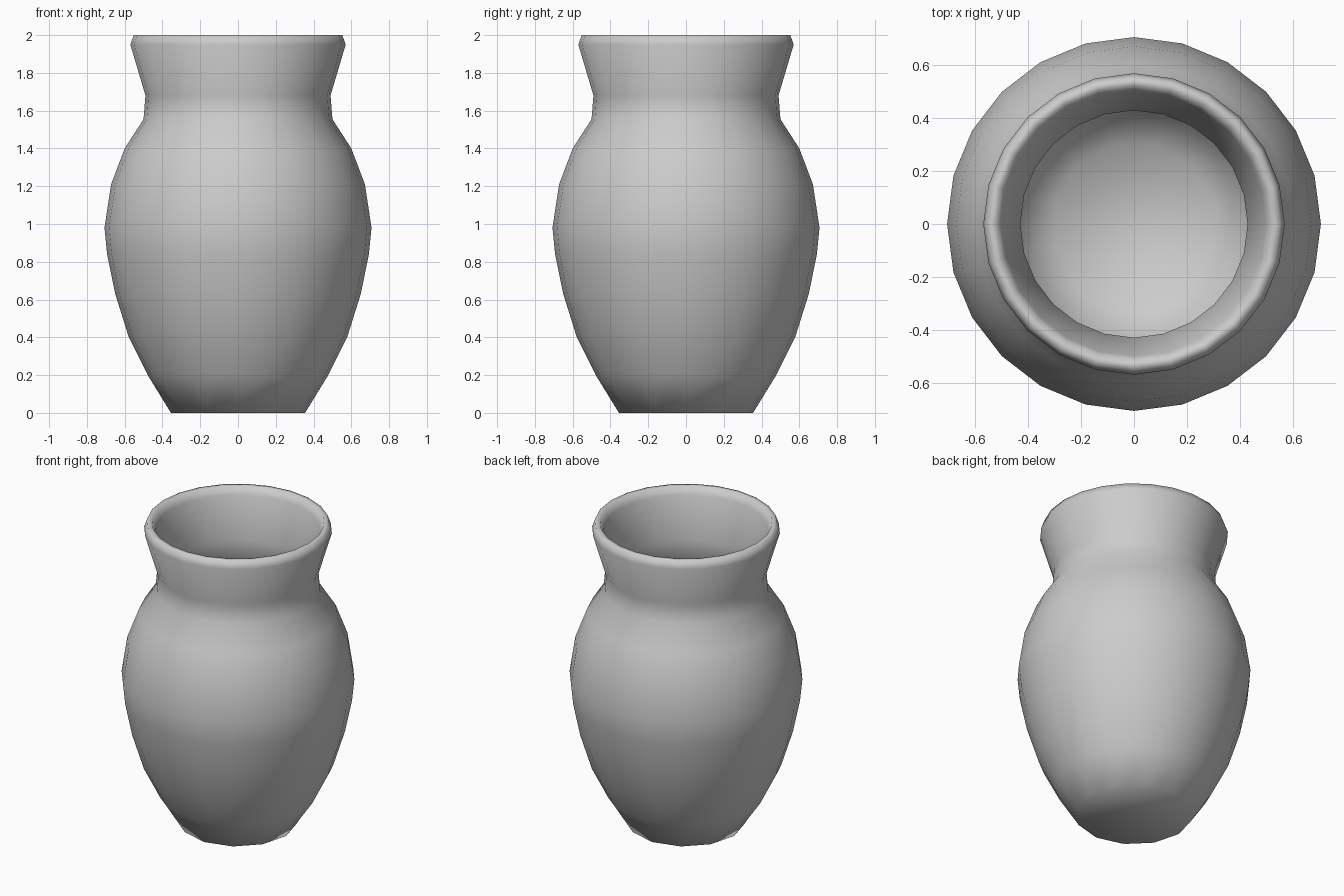
import bpy, bmesh, math

if "Cube" in bpy.data.objects:
    bpy.data.objects.remove(bpy.data.objects["Cube"])

SIDES = 24

# Wall profile (radius, height): up the outside, over the lip, down the inside
PROFILE = [
    (0.355, 0.0), (0.478, 0.20), (0.578, 0.40), (0.650, 0.63), (0.693, 0.84),
    (0.707, 0.98), (0.672, 1.21), (0.600, 1.40), (0.500, 1.555), (0.490, 1.68),
    (0.570, 1.95), (0.552, 2.0), (0.522, 2.0), (0.500, 1.95),
    (0.430, 1.68), (0.453, 1.54), (0.555, 1.37), (0.622, 1.20), (0.655, 0.98),
    (0.642, 0.84), (0.602, 0.64), (0.533, 0.42), (0.438, 0.23), (0.320, 0.06),
]

bm = bmesh.new()
rings = []
for k, (r, z) in enumerate(PROFILE):
    ring = []
    for i in range(SIDES):
        a = 2 * math.pi * i / SIDES
        # The foot has half as many corners as the body
        flat = math.cos(math.pi * 2 / SIDES) if z < 0.1 and i % 2 else 1.0
        ring.append(bm.verts.new((r * flat * math.cos(a), r * flat * math.sin(a), z)))
    rings.append(ring)

for lo, hi in zip(rings, rings[1:]):
    for i in range(SIDES):
        j = (i + 1) % SIDES
        bm.faces.new((lo[i], lo[j], hi[j], hi[i]))

# Underside and inner floor
bm.faces.new(rings[0][::-1])
bm.faces.new(rings[-1])
bmesh.ops.recalc_face_normals(bm, faces=bm.faces[:])
for f in bm.faces:
    f.smooth = True

mesh = bpy.data.meshes.new("vase")
bm.to_mesh(mesh)
bm.free()
bpy.context.collection.objects.link(bpy.data.objects.new("vase", mesh))
